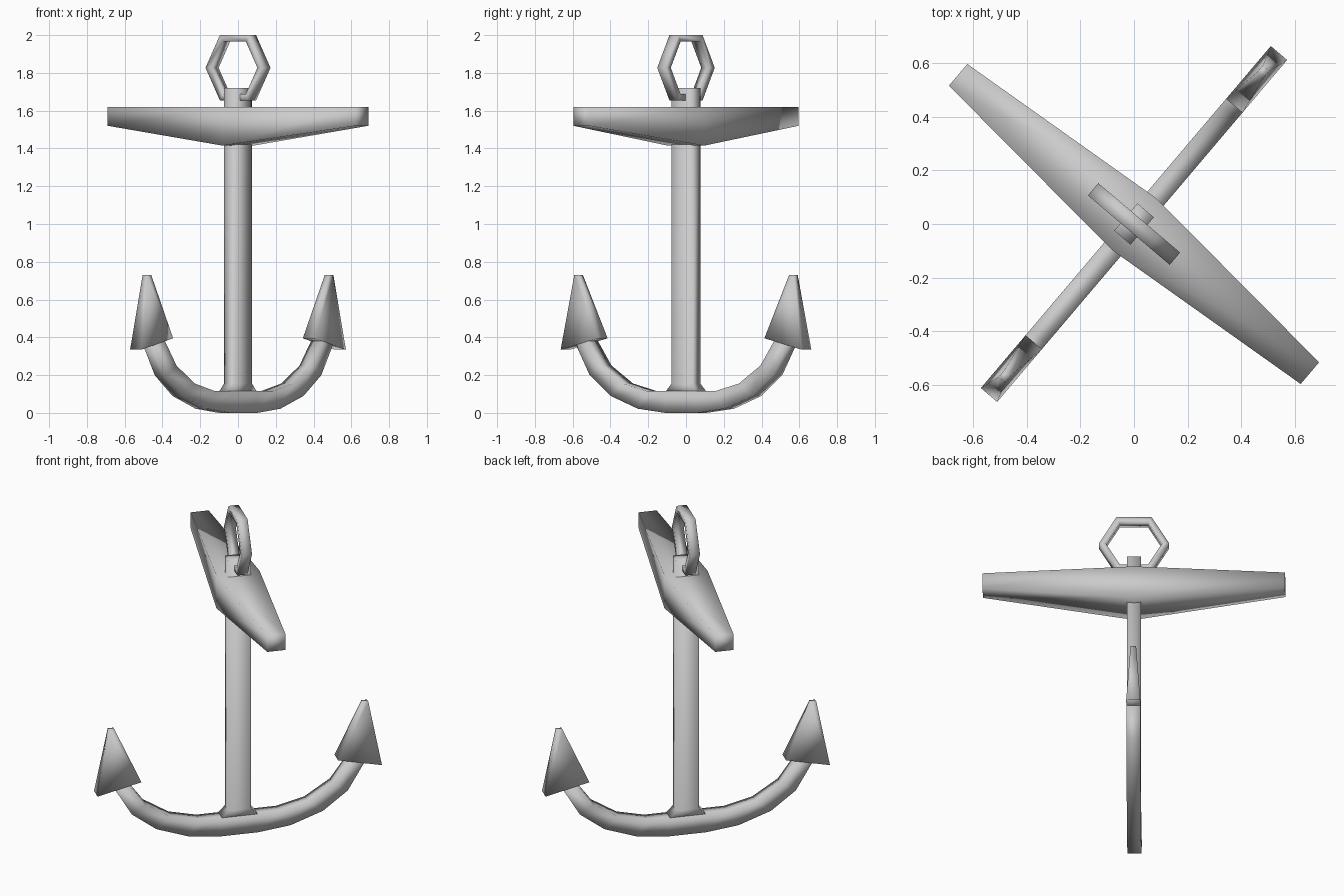
import bpy, bmesh, math

if "Cube" in bpy.data.objects:
    bpy.data.objects.remove(bpy.data.objects["Cube"])

TURN = math.radians(49.7)   # arms lie along local x, stock along local y


def loft(name, rings, closed=False):
    """Skin a run of four-sided sections; cap the ends unless closed."""
    bm = bmesh.new()
    vs = [[bm.verts.new(p) for p in r] for r in rings]
    n = len(vs)
    for i in range(n if closed else n - 1):
        a, b = vs[i], vs[(i + 1) % n]
        for k in range(4):
            bm.faces.new((a[k], a[(k + 1) % 4], b[(k + 1) % 4], b[k]))
    if not closed:
        bm.faces.new(vs[0])
        bm.faces.new(vs[-1])
    bmesh.ops.recalc_face_normals(bm, faces=bm.faces)
    for f in bm.faces:
        f.smooth = True
    me = bpy.data.meshes.new(name)
    bm.to_mesh(me)
    bm.free()
    ob = bpy.data.objects.new(name, me)
    ob.rotation_euler.z = TURN
    bpy.context.collection.objects.link(ob)
    return ob


def flat(p, q, h):
    """Section from point p to q in the x-z plane, with half thickness h in y."""
    return [(p[0], -h, p[1]), (q[0], -h, q[1]), (q[0], h, q[1]), (p[0], h, p[1])]


# shank, flared where it meets the arms
loft("shank", [flat((-w, z), (w, z), 0.04)
               for w, z in [(0.105, 0.115), (0.067, 0.155), (0.067, 1.72)]])

# curved arms: outer / inner edge pairs, mirrored
half = [((0.11, 0.0), (0.105, 0.115)), ((0.30, 0.022), (0.235, 0.115)),
        ((0.49, 0.09), (0.40, 0.155)), ((0.635, 0.20), (0.55, 0.25)),
        ((0.73, 0.36), (0.645, 0.38))]
pairs = [((-o[0], o[1]), (-i[0], i[1])) for o, i in reversed(half)] + half
loft("arms", [flat(o, i, 0.04) for o, i in pairs])

# pointed flukes
for side, s in (("left", -1), ("right", 1)):
    loft("fluke_" + side, [flat((s * 0.578, 0.395), (s * 0.836, 0.335), 0.04),
                           flat((s * 0.729, 0.73), (s * 0.762, 0.73), 0.016)])

# tapered stock with a level top
loft("stock", [[(-w, y, z), (w, y, z), (w, y, 1.62), (-w, y, 1.62)]
               for y, w, z in [(-0.86, 0.053, 1.52), (0, 0.127, 1.415), (0.86, 0.053, 1.52)]])

# six-sided ring through the shank head
rings = []
for k in range(6):
    c, s = math.cos(k * math.pi / 3), math.sin(k * math.pi / 3)
    rings.append([(x, r * c, 1.827 + r * s)
                  for x, r in [(-0.03, 0.16), (0.03, 0.16), (0.03, 0.2), (-0.03, 0.2)]])
loft("ring", rings, closed=True)
